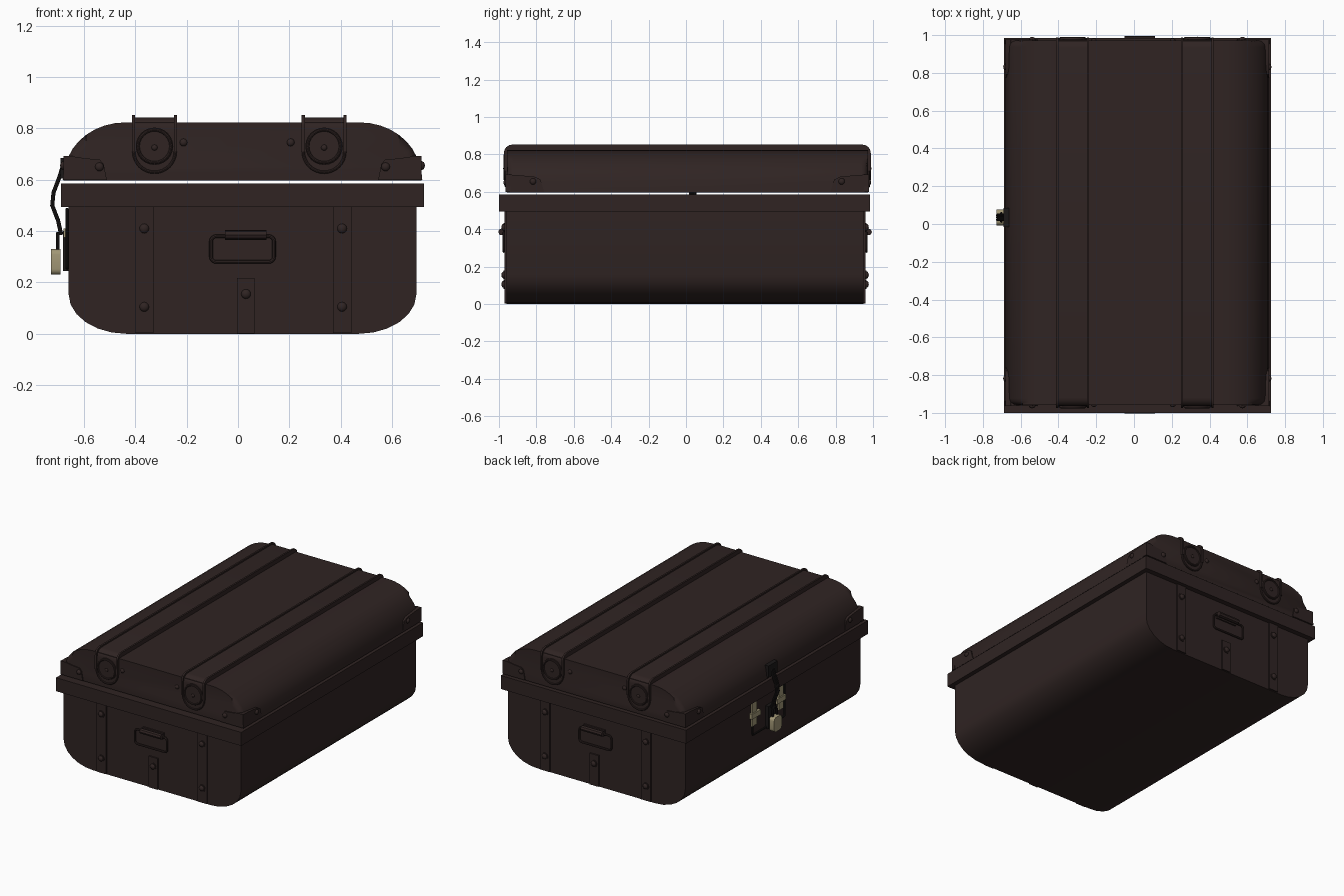
import bpy, bmesh, math
from mathutils import Matrix, Vector

if "Cube" in bpy.data.objects:
    bpy.data.objects.remove(bpy.data.objects["Cube"])


def material(name, rgb):
    m = bpy.data.materials.new(name)
    m.use_nodes = True
    m.diffuse_color = (*rgb, 1)
    m.node_tree.nodes["Principled BSDF"].inputs["Base Color"].default_value = (*rgb, 1)
    return m


BROWN = material("dark brown", (0.029, 0.0175, 0.0165))
BLACK = material("black iron", (0.011, 0.009, 0.009))
BRASS = material("aged brass", (0.36, 0.31, 0.18))
parts = []


def add(name, bm, mat):
    bmesh.ops.recalc_face_normals(bm, faces=bm.faces)
    me = bpy.data.meshes.new(name)
    bm.to_mesh(me)
    bm.free()
    me.materials.append(mat)
    ob = bpy.data.objects.new(name, me)
    bpy.context.collection.objects.link(ob)
    parts.append(ob)
    return ob


def prism(name, pts, axis, a, b, mat=BROWN, round_ends=0):
    """Extrude a 2D outline along x (outline in y, z) or y (outline in x, z)."""
    bm = bmesh.new()
    place = (lambda p, t: (t, p[0], p[1])) if axis == "x" else (lambda p, t: (p[0], t, p[1]))
    lo = [bm.verts.new(place(p, a)) for p in pts]
    hi = [bm.verts.new(place(p, b)) for p in pts]
    bm.faces.new(lo)
    bm.faces.new(hi)
    for i in range(len(pts)):
        j = (i + 1) % len(pts)
        bm.faces.new((lo[i], lo[j], hi[j], hi[i]))
    if round_ends:
        base = min(p[1] for p in pts)
        rim = [e for e in bm.edges
               if abs(e.verts[0].co.y - e.verts[1].co.y) < 1e-5
               and max(v.co.z for v in e.verts) > base + 0.001]
        bmesh.ops.bevel(bm, geom=rim, offset=round_ends, segments=3, profile=0.5, affect="EDGES")
    return add(name, bm, mat)


def box(name, x, y, z, mat=BROWN):
    return prism(name, [(x[0], z[0]), (x[1], z[0]), (x[1], z[1]), (x[0], z[1])], "y", y[0], y[1], mat)


def arc(cx, cz, rx, rz, start, end, n):
    return [(cx + rx * math.cos(math.radians(start + (end - start) * i / n)),
             cz + rz * math.sin(math.radians(start + (end - start) * i / n))) for i in range(n + 1)]


def disc(name, pos, normal, r, depth, mat=BROWN, sides=24):
    bm = bmesh.new()
    turn = Vector((0, 0, 1)).rotation_difference(Vector(normal)).to_matrix().to_4x4()
    bmesh.ops.create_cone(bm, cap_ends=True, segments=sides, radius1=r, radius2=r, depth=depth,
                          matrix=Matrix.Translation(pos) @ turn)
    return add(name, bm, mat)


def rivet(name, pos, normal, r):
    bm = bmesh.new()
    turn = Vector((0, 0, 1)).rotation_difference(Vector(normal)).to_matrix().to_4x4()
    bmesh.ops.create_uvsphere(bm, u_segments=12, v_segments=8, radius=r,
                              matrix=Matrix.Translation(pos) @ turn @ Matrix.Diagonal((1, 1, 0.7, 1)))
    return add(name, bm, BROWN)


def wire(name, pts, r, mat=BROWN, closed=True):
    cu = bpy.data.curves.new(name, "CURVE")
    cu.dimensions = "3D"
    cu.bevel_depth = r
    cu.bevel_resolution = 2
    cu.use_fill_caps = True
    sp = cu.splines.new("POLY")
    sp.points.add(len(pts) - 1)
    for q, p in zip(sp.points, pts):
        q.co = (*p, 1)
    sp.use_cyclic_u = closed
    cu.materials.append(mat)
    ob = bpy.data.objects.new(name, cu)
    bpy.context.collection.objects.link(ob)
    bpy.ops.object.select_all(action="DESELECT")
    ob.select_set(True)
    bpy.context.view_layer.objects.active = ob
    bpy.ops.object.convert(target="MESH")
    parts.append(bpy.context.view_layer.objects.active)


def rounded_rect(u, w, r):
    return (arc(u[1] - r, w[1] - r, r, r, 0, 90, 4) + arc(u[0] + r, w[1] - r, r, r, 90, 180, 4)
            + arc(u[0] + r, w[0] + r, r, r, 180, 270, 4) + arc(u[1] - r, w[0] + r, r, r, 270, 360, 4))


CX = 0.0175     # centre line of the case
BY = -0.005     # middle of the body along y
LY = 0.007      # middle of the lid along y

# Body with rounded long bottom edges, and its rim
body = ([(CX - 0.677, 0.5)] + arc(CX - 0.45, 0.155, 0.227, 0.155, 180, 270, 6)
        + arc(CX + 0.45, 0.155, 0.227, 0.155, 270, 360, 6) + [(CX + 0.677, 0.5)])
prism("body", body, "y", BY - 0.955, BY + 0.955)
box("rim", (CX - 0.707, CX + 0.707), (-1.0, 0.985), (0.493, 0.586))

# Domed lid
lid = ([(CX - 0.697, 0.596)] + arc(CX - 0.455, 0.62, 0.237, 0.203, 180, 90, 9)
       + arc(CX + 0.455, 0.62, 0.237, 0.203, 90, 0, 9) + [(CX + 0.697, 0.596)])
prism("lid", lid, "y", LY - 0.965, LY + 0.965, round_ends=0.035)


# Straps over the lid with raised borders and round ends
def strap_outline(grow):
    h, top, r = 0.971 + grow, 0.842 + grow, 0.045
    return ([(LY - h, 0.71)] + arc(LY - h + r, top - r, r, r, 180, 90, 4)
            + arc(LY + h - r, top - r, r, r, 90, 0, 4) + [(LY + h, 0.71)])


for sx in (-0.325, 0.335):
    prism("strap", strap_outline(0), "x", sx - 0.085, sx + 0.085)
    for e in (-1, 1):
        edge = sx + e * 0.081
        prism("strap_border", strap_outline(0.01), "x", edge - 0.006, edge + 0.006)
    for s in (-1, 1):
        y = LY + s * 0.965
        disc("strap_end", (sx, y, 0.71), (0, s, 0), 0.085, 0.012)
        wire("strap_end_border", [(px, y + s * 0.006, pz)
             for px, pz in arc(sx, 0.71, 0.081, 0.081, 180, 360, 16)], 0.006, closed=False)
        disc("strap_disc", (sx, y + s * 0.006, 0.73), (0, s, 0), 0.073, 0.012)
        wire("disc_ring", [(px, y + s * 0.012, pz)
             for px, pz in arc(sx, 0.73, 0.064, 0.064, 0, 345, 23)], 0.006)
        rivet("disc_rivet", (sx, y + s * 0.011, 0.725), (0, s, 0), 0.012)

# Fittings repeated on both short ends
for s in (-1, 1):
    y = BY + s * 0.955
    face = (y - 0.01, y + 0.01)
    lid_y = LY + s * 0.965
    for x in (-0.365, 0.405):
        box("end_plate", (x - 0.036, x + 0.036), face, (0.004, 0.495))
        for z in (0.105, 0.41):
            disc("rivet_washer", (x, y + s * 0.011, z), (0, s, 0), 0.024, 0.008, sides=16)
            rivet("plate_rivet", (x, y + s * 0.014, z), (0, s, 0), 0.019)
    box("centre_plate", (-0.003, 0.065), face, (0.002, 0.217))
    disc("rivet_washer", (0.031, y + s * 0.011, 0.155), (0, s, 0), 0.024, 0.008, sides=16)
    rivet("plate_rivet", (0.031, y + s * 0.014, 0.155), (0, s, 0), 0.019)

    # Drop handle and its hinge tube
    wire("handle", [(px, y + s * 0.014, pz)
         for px, pz in rounded_rect((-0.105, 0.14), (0.28, 0.38), 0.02)], 0.007)
    box("handle_mount", (-0.05, 0.11), face, (0.365, 0.405))
    wire("handle_hinge", [(-0.05, y + s * 0.026, 0.385), (0.11, y + s * 0.026, 0.385)], 0.018, closed=False)
    for x in (-0.212, 0.205):
        rivet("lid_rivet", (x, lid_y, 0.745), (0, s, 0), 0.015)

    # Corner guards wrapping the lid
    for e in (-1, 1):
        outline = [(CX + e * dx, z) for dx, z in
                   ((0.70, 0.598), (0.692, 0.675), (0.67, 0.692), (0.61, 0.683),
                    (0.555, 0.678), (0.54, 0.66), (0.528, 0.598))]
        prism("guard_end", outline, "y", lid_y - s * 0.02, lid_y + s * 0.006)
        rivet("guard_rivet", (CX + e * 0.557, lid_y + s * 0.006, 0.65), (0, s, 0), 0.017)
        side = [(lid_y + s * dy, z) for dy, z in
                ((0.006, 0.598), (0.006, 0.692), (-0.05, 0.69), (-0.15, 0.68),
                 (-0.18, 0.665), (-0.2, 0.598))]
        prism("guard_side", side, "x", CX + e * 0.66, CX + e * 0.697)
        rivet("guard_rivet", (CX + e * 0.698, lid_y - s * 0.14, 0.655), (e, 0, 0), 0.017)

# Hasp on the right side: lid plate, curved tongue and iron frame
SIDE = CX - 0.677
HY = 0.035
box("hasp_mount", (-0.69, -0.65), (HY - 0.05, HY + 0.05), (0.605, 0.685), BLACK)
tongue = [(-0.675, 0.675), (-0.695, 0.61), (-0.718, 0.55), (-0.723, 0.5), (-0.7, 0.44), (-0.688, 0.385)]
for dy in (-0.012, 0, 0.012):
    wire("hasp_tongue", [(x, HY + dy, z) for x, z in tongue], 0.008, BLACK, closed=False)
wire("hasp_frame", [(SIDE - 0.006, py, pz)
     for py, pz in rounded_rect((HY - 0.16, HY + 0.19), (0.255, 0.485), 0.01)], 0.006, BLACK)
box("hasp_plate", (-0.682, SIDE + 0.005), (HY - 0.04, HY + 0.04), (0.245, 0.4), BLACK)

# Brass clasps either side of the hasp
for y in (-0.08, 0.21):
    inward = 1 if y < HY else -1
    box("clasp_plate", (SIDE - 0.012, SIDE + 0.005), (y - 0.025, y + 0.025), (0.32, 0.485), BRASS)
    ends = sorted((y - inward * 0.04, y + inward * 0.055))
    box("clasp_arm", (SIDE - 0.02, SIDE + 0.005), ends, (0.375, 0.41), BRASS)

# Padlock and shackle
shackle = [(HY - 0.022, 0.31)] + arc(HY, 0.365, 0.022, 0.025, 180, 0, 8) + [(HY + 0.022, 0.31)]
wire("shackle", [(-0.702, py, pz) for py, pz in shackle], 0.007, BLACK, closed=False)
prism("padlock", rounded_rect((HY - 0.042, HY + 0.042), (0.23, 0.33), 0.022), "x", -0.727, -0.69, BRASS)

# Smooth curved faces, keep creases sharp
bpy.ops.object.select_all(action="DESELECT")
for ob in parts:
    ob.select_set(True)
bpy.context.view_layer.objects.active = parts[0]
bpy.ops.object.shade_smooth_by_angle(angle=math.radians(35))
